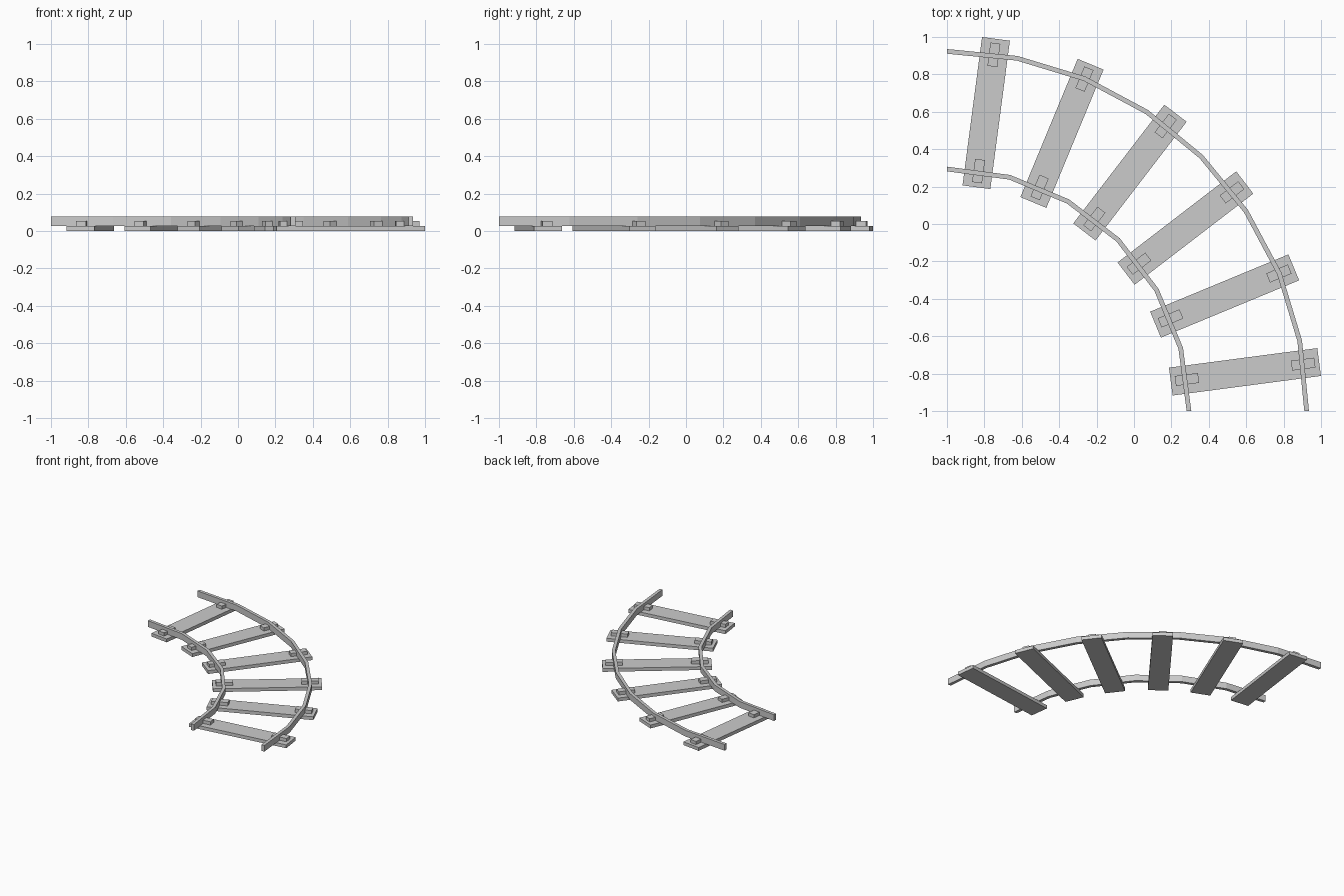
import bpy, bmesh
from math import sin, cos, radians, pi
from mathutils import Matrix

if "Cube" in bpy.data.objects:
    bpy.data.objects.remove(bpy.data.objects["Cube"])

CX, CY = -1.0, -1.0          # centre of the curve
TIE_TOP, RAIL_TOP, CLIP_TOP = 0.027, 0.077, 0.053


def finish(name, bm):
    bmesh.ops.recalc_face_normals(bm, faces=bm.faces)
    mesh = bpy.data.meshes.new(name)
    bm.to_mesh(mesh)
    bm.free()
    obj = bpy.data.objects.new(name, mesh)
    bpy.context.collection.objects.link(obj)
    return obj


def box(name, radius, angle, length, width, z0, z1):
    """Box with its length along the radius of the curve."""
    bm = bmesh.new()
    bmesh.ops.create_cube(bm, size=1)
    m = (Matrix.Translation((CX, CY, 0)) @ Matrix.Rotation(angle, 4, 'Z')
         @ Matrix.Translation((radius, 0, (z0 + z1) / 2))
         @ Matrix.Diagonal((length, width, z1 - z0, 1)))
    bm.transform(m)
    return finish(name, bm)


def rail(name, radius, segments, thick=0.025):
    """Rectangular section swept through a quarter circle."""
    bm = bmesh.new()
    rings = []
    for i in range(segments + 1):
        a = pi / 2 * i / segments
        section = [(radius - thick / 2, TIE_TOP), (radius + thick / 2, TIE_TOP),
                   (radius + thick / 2, RAIL_TOP), (radius - thick / 2, RAIL_TOP)]
        rings.append([bm.verts.new((CX + r * cos(a), CY + r * sin(a), z))
                      for r, z in section])
    for p, q in zip(rings, rings[1:]):
        for k in range(4):
            n = (k + 1) % 4
            bm.faces.new((p[k], p[n], q[n], q[k]))
    bm.faces.new(rings[0])
    bm.faces.new(rings[-1])
    return finish(name, bm)


# Rails
rail("inner_rail", 1.294, 6)
rail("outer_rail", 1.923, 8)

# Sleepers with a fastening block under each rail
for i in range(6):
    a = radians(7.5 + 15 * i)
    box(f"sleeper_{i + 1}", 1.607, a, 0.80, 0.15, 0.0, TIE_TOP)
    box(f"inner_clip_{i + 1}", 1.294, a, 0.125, 0.053, TIE_TOP, CLIP_TOP)
    box(f"outer_clip_{i + 1}", 1.921, a, 0.125, 0.053, TIE_TOP, CLIP_TOP)
